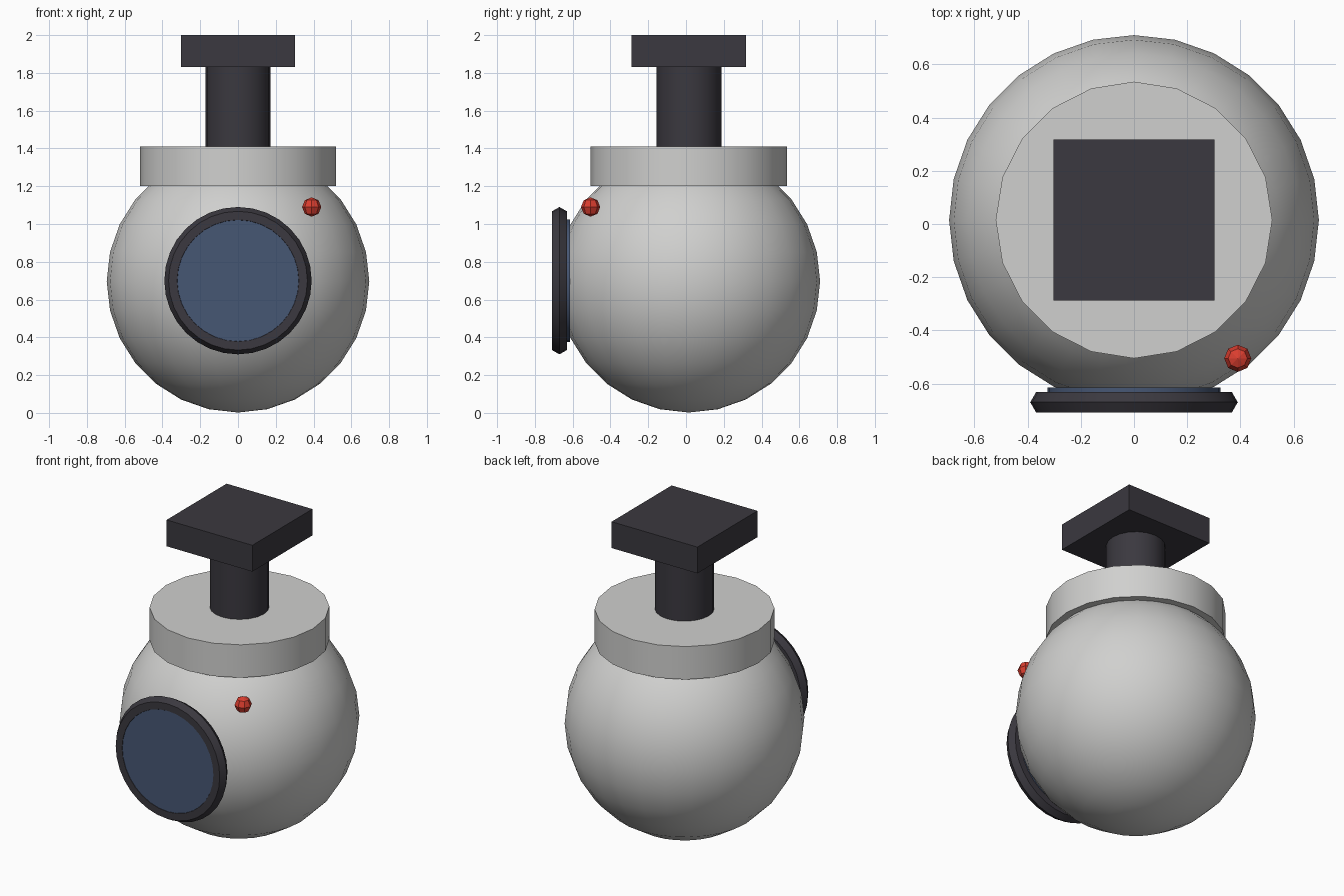
import bpy, math

cube = bpy.data.objects.get("Cube")
if cube:
    bpy.data.objects.remove(cube, do_unlink=True)


def material(name, rgb):
    m = bpy.data.materials.new(name)
    m.use_nodes = True
    m.diffuse_color = (*rgb, 1)
    for node in m.node_tree.nodes:
        if node.type == 'BSDF_PRINCIPLED':
            node.inputs["Base Color"].default_value = (*rgb, 1)
    return m


grey = material("light grey", (0.63, 0.63, 0.62))
dark = material("charcoal", (0.043, 0.04, 0.05))
blue = material("slate blue", (0.062, 0.095, 0.175))
red = material("signal red", (0.7, 0.047, 0.028))


def finish(name, mat, smooth=True):
    ob = bpy.context.object
    ob.name = ob.data.name = name
    ob.data.materials.append(mat)
    if smooth:
        bpy.ops.object.shade_smooth_by_angle(angle=math.radians(35))
    return ob


def cylinder(name, mat, radius, depth, centre, sides, tilt=0):
    bpy.ops.mesh.primitive_cylinder_add(vertices=sides, radius=radius, depth=depth,
                                        location=centre, rotation=(tilt, 0, 0))
    return finish(name, mat)


FORWARD = math.pi / 2
AXIS_Y = 0.015

# Round body
bpy.ops.mesh.primitive_uv_sphere_add(segments=28, ring_count=14, radius=0.695,
                                     location=(0, AXIS_Y, 0.697))
finish("body", grey)

# Collar, neck and square mounting plate
cylinder("collar", grey, 0.52, 0.21, (0, AXIS_Y, 1.305), 20)
cylinder("neck", dark, 0.172, 0.44, (0, AXIS_Y, 1.62), 20)
bpy.ops.mesh.primitive_cube_add(size=1, location=(0, AXIS_Y, 1.916))
bpy.context.object.scale = (0.606, 0.606, 0.168)
finish("mounting_plate", dark, smooth=False)

# Lens with its surrounding ring
cylinder("lens", blue, 0.325, 0.092, (0, -0.661, 0.7), 32, FORWARD)
bpy.ops.mesh.primitive_torus_add(major_segments=32, minor_segments=6,
                                 major_radius=0.345, minor_radius=0.045,
                                 location=(0, -0.67, 0.7), rotation=(FORWARD, 0, 0))
finish("lens_ring", dark)

# Indicator light
bpy.ops.mesh.primitive_uv_sphere_add(segments=8, ring_count=4, radius=0.051,
                                     location=(0.39, -0.505, 1.09))
finish("indicator_light", red, smooth=False)
